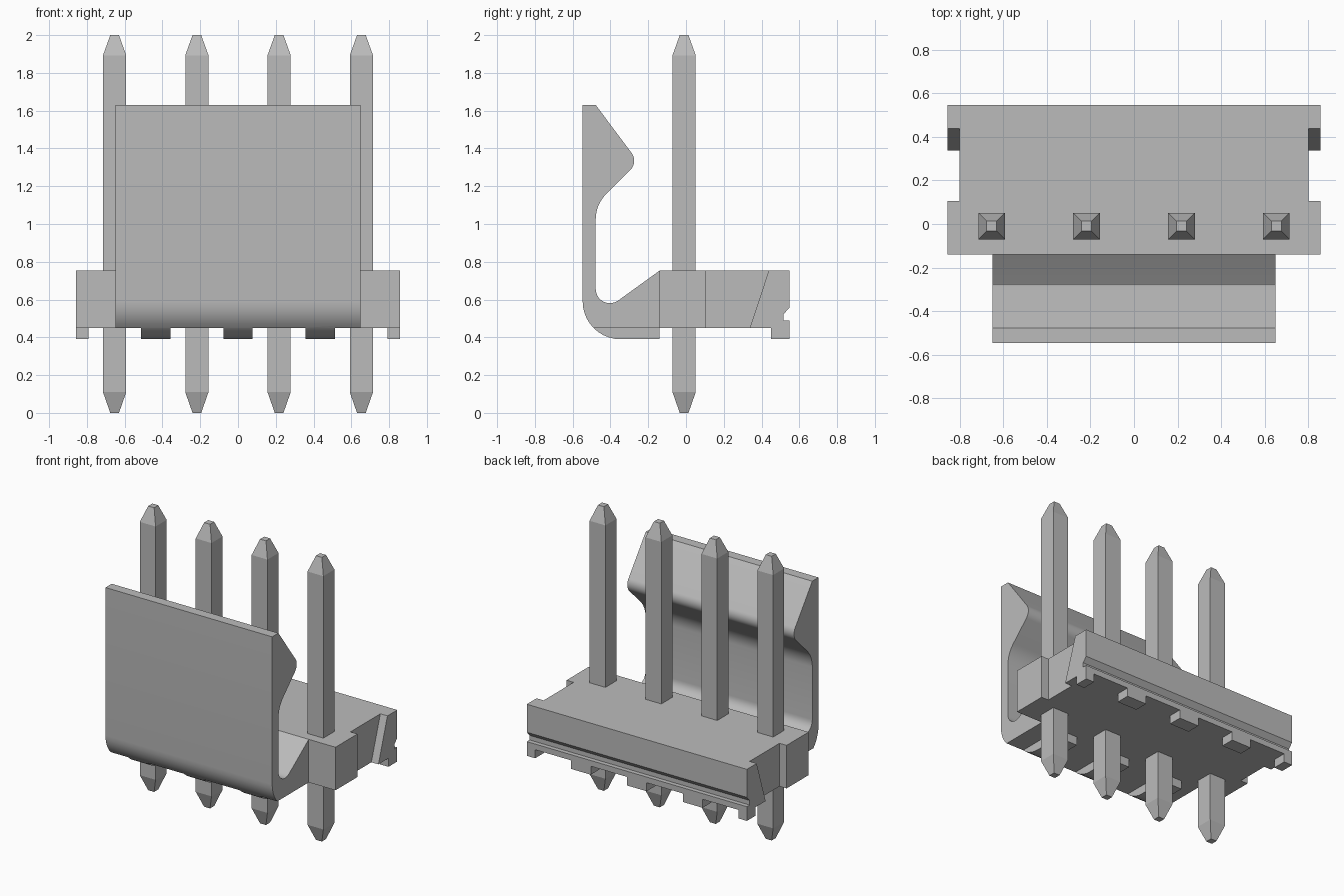
import bpy, bmesh, math
from mathutils import Vector

cube = bpy.data.objects.get("Cube")
if cube:
    bpy.data.objects.remove(cube, do_unlink=True)

grey = bpy.data.materials.new("plain_grey")
grey.use_nodes = True
COLOUR = (0.5, 0.5, 0.5, 1)
grey.diffuse_color = COLOUR
grey.node_tree.nodes["Principled BSDF"].inputs["Base Color"].default_value = COLOUR


def make_object(name, bm):
    bmesh.ops.recalc_face_normals(bm, faces=bm.faces)
    mesh = bpy.data.meshes.new(name)
    bm.to_mesh(mesh)
    bm.free()
    mesh.materials.append(grey)
    obj = bpy.data.objects.new(name, mesh)
    bpy.context.collection.objects.link(obj)
    return obj


def add_prism(bm, profile, x0, x1):
    """Extrude a (y, z) profile from x0 to x1."""
    face = bm.faces.new([bm.verts.new((x0, y, z)) for y, z in profile])
    new = bmesh.ops.extrude_face_region(bm, geom=[face])["geom"]
    verts = [v for v in new if isinstance(v, bmesh.types.BMVert)]
    bmesh.ops.translate(bm, verts=verts, vec=(x1 - x0, 0, 0))


def prisms(name, profile, spans):
    bm = bmesh.new()
    for x0, x1 in spans:
        add_prism(bm, profile, x0, x1)
    return make_object(name, bm)


def rounded(points, steps=10):
    """Turn (y, z, radius) corners into a profile with true arc fillets."""
    out = []
    for i, (y, z, r) in enumerate(points):
        p = Vector((y, z))
        if r == 0:
            out.append((y, z))
            continue
        a = (Vector(points[i - 1][:2]) - p).normalized()
        b = (Vector(points[(i + 1) % len(points)][:2]) - p).normalized()
        half = a.angle(b) / 2
        centre = p + (a + b).normalized() * r / math.sin(half)
        start = p + a * r / math.tan(half) - centre
        end = p + b * r / math.tan(half) - centre
        sweep = math.pi - 2 * half
        for k in range(steps + 1):
            t = k / steps
            d = (start * math.sin((1 - t) * sweep) + end * math.sin(t * sweep)) / math.sin(sweep)
            out.append(tuple(centre + d))
    return out


def cut(obj, cutter):
    mod = obj.modifiers.new("cut", "BOOLEAN")
    mod.operation = "DIFFERENCE"
    mod.solver = "EXACT"
    mod.object = cutter
    bpy.ops.object.select_all(action="DESELECT")
    bpy.context.view_layer.objects.active = obj
    obj.select_set(True)
    bpy.ops.object.modifier_apply(modifier=mod.name)
    bpy.data.objects.remove(cutter, do_unlink=True)


PITCH = 0.4355
HALF = 0.857     # half width of the base
FLOOR = 0.45     # underside between the feet
feet = [(c - 0.077, c + 0.077) for c in (-PITCH, 0, PITCH)]


def gaps(outer):
    """Spaces between the middle feet, out to +-outer."""
    edges = [-outer] + [x for foot in feet for x in foot] + [outer]
    return list(zip(edges[0::2], edges[1::2]))


slot = [(-1, 0.2), (1, 0.2), (1, FLOOR), (-1, FLOOR)]

# Base with a locking groove along the back and a row of rear feet
base = prisms("base", [(-0.14, FLOOR), (0.45, FLOOR), (0.45, 0.39), (0.547, 0.39),
                       (0.547, 0.49), (0.516, 0.49), (0.516, 0.522), (0.547, 0.556),
                       (0.547, 0.753), (-0.14, 0.753)], [(-HALF, HALF)])
rear_slot = [(0.42, 0.2), (0.7, 0.2), (0.7, FLOOR), (0.42, FLOOR)]
cut(base, prisms("foot_slots", rear_slot, gaps(0.792)))

# Slanted recess in each end of the base
dy, dz = 0.1, 0.303
recess = [(0.105, FLOOR - dz), (0.338 - dy, FLOOR - dz),
          (0.338 + 2 * dy, FLOOR + 2 * dz), (0.105, FLOOR + 2 * dz)]
cut(base, prisms("end_recesses", recess, [(-1, -0.802), (0.802, 1)]))

# Sprung locking arm with a hooked top and slotted underside
arm_profile = rounded([(-0.547, 1.63, 0), (-0.478, 1.63, 0), (-0.252, 1.328, 0.07),
                       (-0.478, 1.103, 0.19), (-0.478, 0.509, 0.075), (-0.14, 0.753, 0),
                       (-0.14, 0.39, 0), (-0.547, 0.39, 0.2)])
arm = prisms("locking_arm", arm_profile, [(-0.649, 0.649)])
cut(arm, prisms("arm_slots", slot, gaps(0.9)))
bpy.ops.object.select_all(action="DESELECT")
arm.select_set(True)
bpy.context.view_layer.objects.active = arm
bpy.ops.object.shade_smooth_by_angle(angle=math.radians(25))

# Square pins with tapered ends
for i in range(4):
    bm = bmesh.new()
    x, y = (i - 1.5) * PITCH, -0.01
    rings = []
    for z, h in ((0, 0.023), (0.11, 0.0615), (1.893, 0.0615), (2, 0.023)):
        rings.append([bm.verts.new((x + sx * h, y + sy * h, z))
                      for sx, sy in ((-1, -1), (1, -1), (1, 1), (-1, 1))])
    for low, high in zip(rings, rings[1:]):
        for k in range(4):
            n = (k + 1) % 4
            bm.faces.new((low[k], low[n], high[n], high[k]))
    bm.faces.new(rings[0])
    bm.faces.new(rings[-1])
    make_object(f"pin_{i + 1}", bm)
